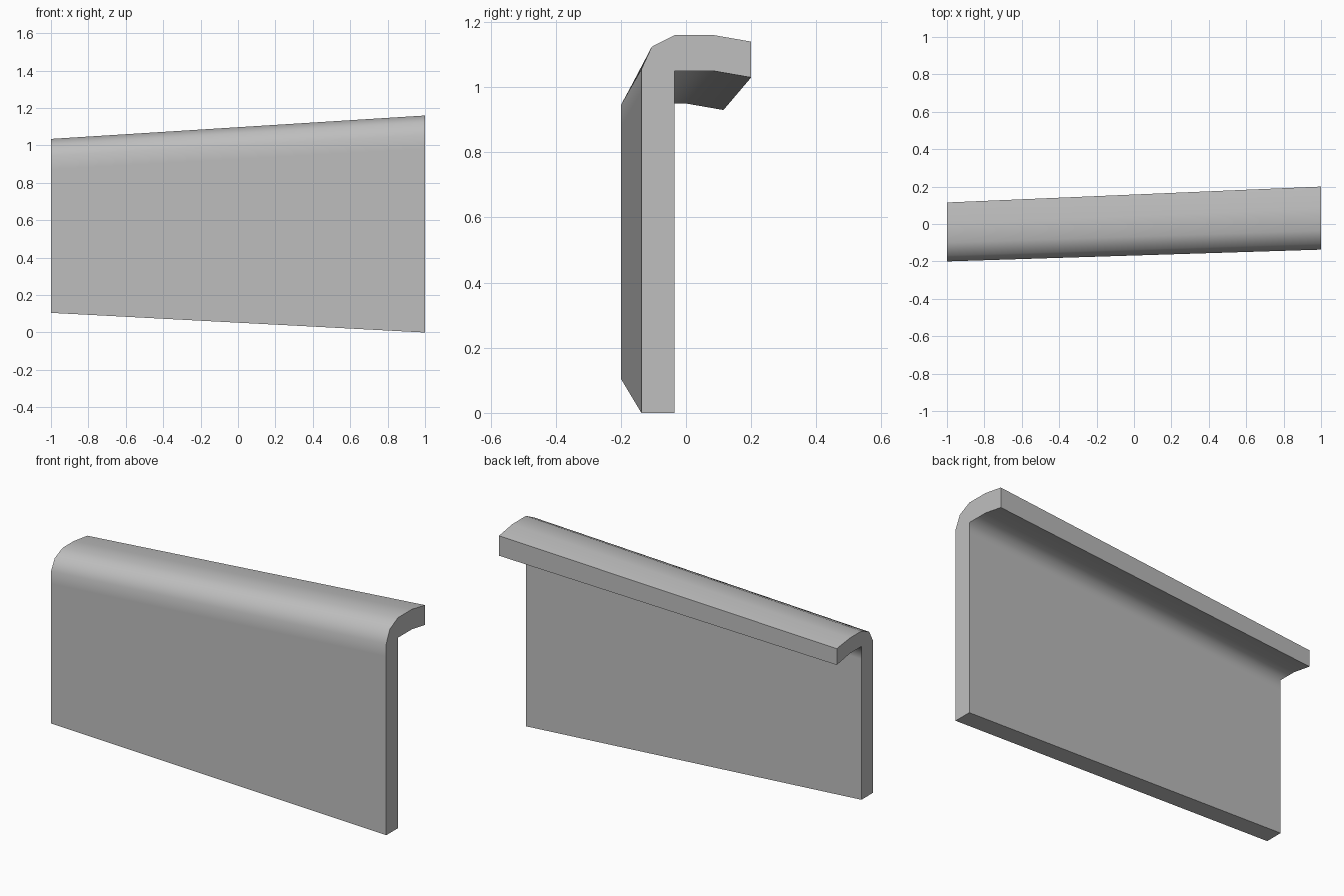
import bpy
import bmesh
from math import radians
from mathutils import Vector

cube = bpy.data.objects.get("Cube")
if cube:
    bpy.data.objects.remove(cube, do_unlink=True)

# Single grey finish
GREY = (0.52, 0.52, 0.52, 1)
mat = bpy.data.materials.new("plain_grey")
mat.use_nodes = True
mat.diffuse_color = GREY
mat.node_tree.nodes["Principled BSDF"].inputs["Base Color"].default_value = GREY


def hook_profile(front, back, bottom, bend, top, crown, tip, tip_top, tip_low, under):
    """Wall with a rounded shoulder and a lip, as (y, z) points."""
    shoulder = front + 0.032
    support = 0.07
    return [
        (front, bottom), (front, bend - support), (front, bend),
        (shoulder, bend + 0.66 * (top - bend)),
        (back, top), (crown, top), (tip, tip_top),
        (tip, tip_low), (crown, under), (back, under),
        (back, under - support), (back, bottom),
    ]


# Cross-sections at the small and the large end
small = hook_profile(-0.20, -0.10, 0.105, 0.945, 1.035, 0.0, 0.115, 1.02, 0.93, 0.95)
large = hook_profile(-0.137, -0.035, 0.0, 1.055, 1.16, 0.085, 0.20, 1.14, 1.03, 1.05)

# Loft the tapered panel between both ends
SLICES = 8
bm = bmesh.new()
rings = []
for i in range(SLICES + 1):
    t = i / SLICES
    rings.append([
        bm.verts.new(Vector((-1, *a)).lerp(Vector((1, *b)), t))
        for a, b in zip(small, large)
    ])
n = len(small)
for r0, r1 in zip(rings, rings[1:]):
    for k in range(n):
        j = (k + 1) % n
        bm.faces.new((r0[k], r0[j], r1[j], r1[k]))

# End caps
bm.faces.new(rings[0])
bm.faces.new(rings[-1])
bmesh.ops.recalc_face_normals(bm, faces=bm.faces)

# Smooth shading, with outer corners crisp and the inner bend soft
for face in bm.faces:
    face.smooth = True
for edge in bm.edges:
    edge.smooth = edge.calc_face_angle_signed() < radians(50)

mesh = bpy.data.meshes.new("hooked_panel")
bm.to_mesh(mesh)
bm.free()
mesh.materials.append(mat)
panel = bpy.data.objects.new("hooked_panel", mesh)
bpy.context.collection.objects.link(panel)
